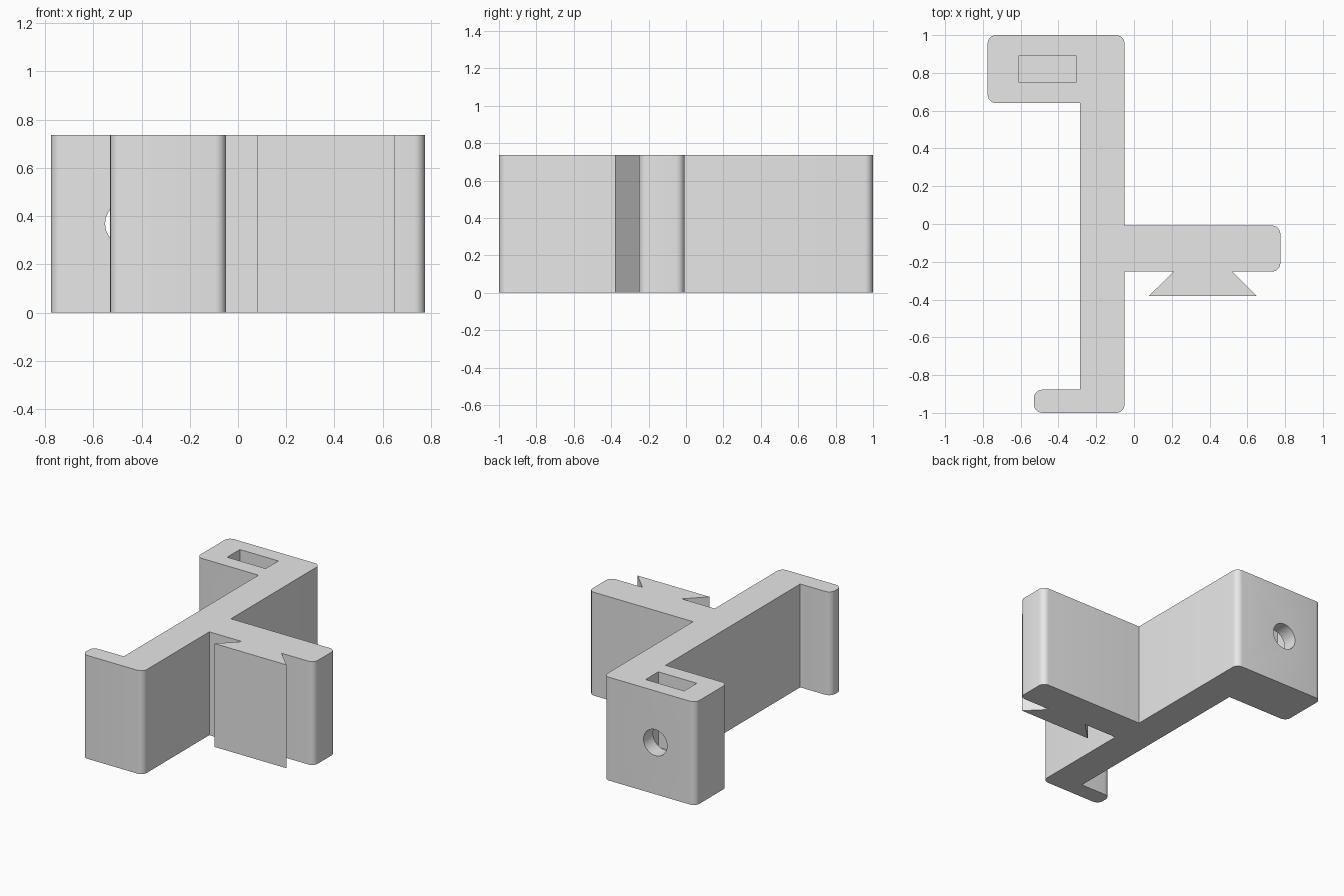
import bpy, bmesh, math
from mathutils import Vector, Matrix

cube = bpy.data.objects.get("Cube")
if cube:
    bpy.data.objects.remove(cube, do_unlink=True)

HEIGHT = 0.737
ROUND = 0.045

grey = bpy.data.materials.new("plain grey")
grey.use_nodes = True
colour = (0.8, 0.8, 0.8, 1)
grey.diffuse_color = colour
grey.node_tree.nodes["Principled BSDF"].inputs["Base Color"].default_value = colour


def add_object(name, bm):
    bmesh.ops.recalc_face_normals(bm, faces=bm.faces)
    mesh = bpy.data.meshes.new(name)
    bm.to_mesh(mesh)
    bm.free()
    mesh.materials.append(grey)
    obj = bpy.data.objects.new(name, mesh)
    bpy.context.collection.objects.link(obj)
    return obj


def cut(target, cutter):
    cutter.hide_render = True
    cutter.hide_viewport = True
    mod = target.modifiers.new(cutter.name, "BOOLEAN")
    mod.operation = "DIFFERENCE"
    mod.solver = "EXACT"
    mod.object = cutter


# Outline of the bracket: x, y, and whether the corner is rounded
outline = [
    (-0.05, 1, True), (-0.775, 1, True), (-0.775, 0.64, True),      # clamp block
    (-0.287, 0.64, False), (-0.287, -0.877, False),                 # spine
    (-0.53, -0.877, True), (-0.53, -1, True), (-0.05, -1, True),    # hook
    (-0.05, -0.252, False), (0.21, -0.252, False),
    (0.08, -0.38, False), (0.648, -0.38, False),                    # dovetail rail
    (0.52, -0.252, False), (0.775, -0.252, True),
    (0.775, -0.008, True), (-0.05, -0.008, False),                  # side arm
]
bm = bmesh.new()
verts = [bm.verts.new((x, y, 0)) for x, y, _ in outline]
base = bm.faces.new(verts)
top = bmesh.ops.extrude_face_region(bm, geom=[base])
bmesh.ops.translate(bm, vec=(0, 0, HEIGHT),
                    verts=[v for v in top["geom"] if isinstance(v, bmesh.types.BMVert)])

# Round the marked upright edges
rounded = [Vector((x, y)) for x, y, r in outline if r]
upright = [e for e in bm.edges
           if abs(e.verts[0].co.z - e.verts[1].co.z) > 0.1
           and any((e.verts[0].co.xy - p).length < 0.001 for p in rounded)]
bmesh.ops.bevel(bm, geom=upright, offset=ROUND, segments=6, profile=0.5,
                affect="EDGES")
bracket = add_object("bracket", bm)

# Nut pocket, open at the top
bm = bmesh.new()
bmesh.ops.create_cube(bm, size=1, matrix=Matrix.Translation((-0.458, 0.821, 0.6))
                      @ Matrix.Diagonal((0.304, 0.143, 0.8, 1)))
cut(bracket, add_object("pocket_cutter", bm))

# Bolt hole, running front to back through the clamp block
bm = bmesh.new()
bmesh.ops.create_cone(bm, cap_ends=True, segments=40, radius1=0.093, radius2=0.093,
                      depth=0.6, matrix=Matrix.Translation((-0.458, 0.82, HEIGHT / 2))
                      @ Matrix.Rotation(math.pi / 2, 4, "X"))
cut(bracket, add_object("bolt_hole_cutter", bm))

# Bake the cuts, then smooth the rounded corners
bpy.context.view_layer.update()
graph = bpy.context.evaluated_depsgraph_get()
result = bpy.data.meshes.new_from_object(bracket.evaluated_get(graph))
bracket.modifiers.clear()
bracket.data = result
for cutter in ("pocket_cutter", "bolt_hole_cutter"):
    bpy.data.objects.remove(bpy.data.objects[cutter], do_unlink=True)
bpy.ops.object.select_all(action="DESELECT")
bracket.select_set(True)
bpy.context.view_layer.objects.active = bracket
bpy.ops.object.shade_smooth_by_angle(angle=math.radians(30))
